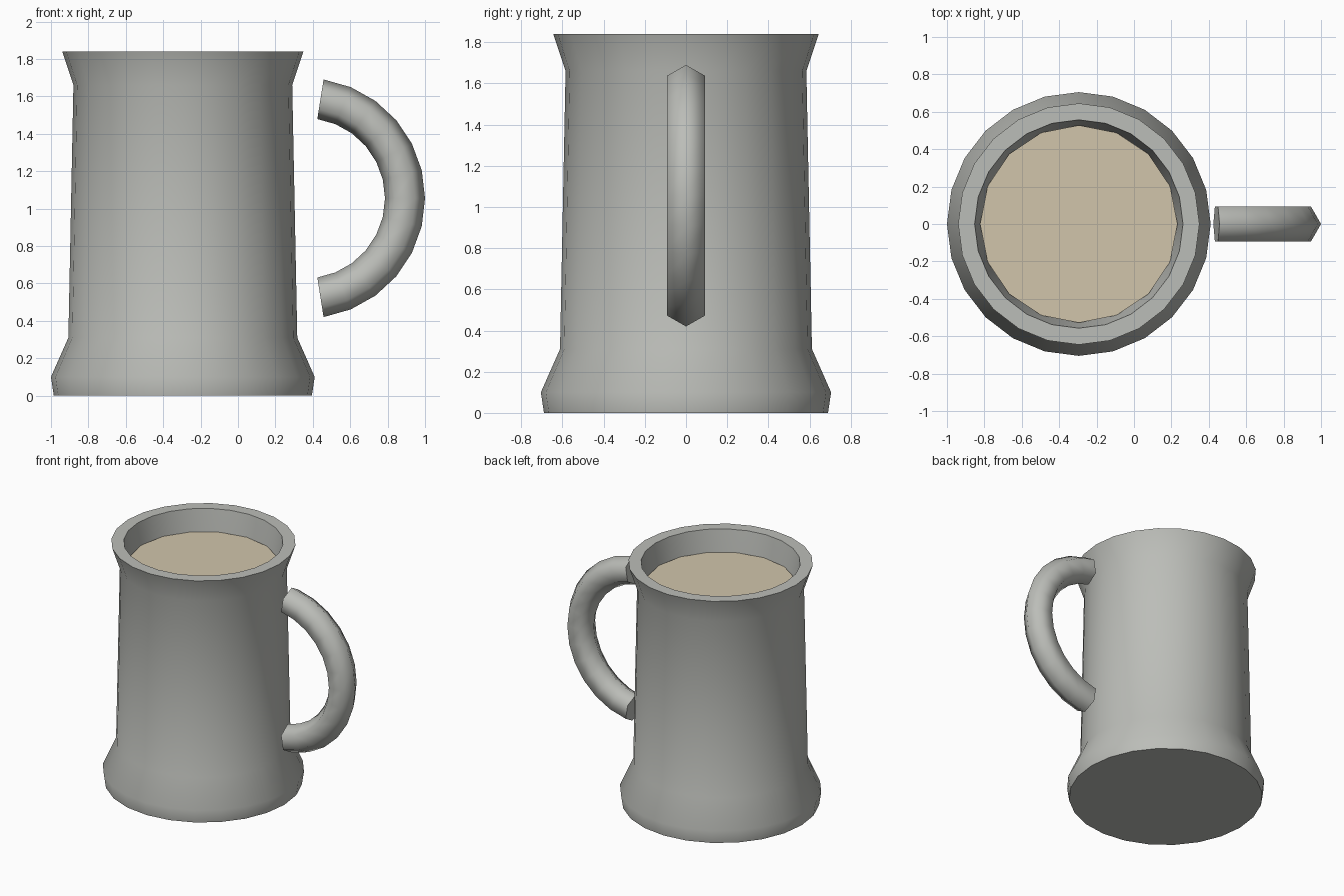
import bpy, bmesh, math

if "Cube" in bpy.data.objects:
    bpy.data.objects.remove(bpy.data.objects["Cube"])

CX = -0.295  # mug axis


def material(name, rgb):
    m = bpy.data.materials.new(name)
    m.diffuse_color = (*rgb, 1)
    m.use_nodes = True
    m.node_tree.nodes["Principled BSDF"].inputs["Base Color"].default_value = m.diffuse_color
    return m


pewter = material("pewter_grey", (0.50, 0.51, 0.48))
cream = material("cream_liquid", (0.64, 0.56, 0.41))


def make_object(name, bm, mat, angle=None):
    bmesh.ops.recalc_face_normals(bm, faces=bm.faces)
    me = bpy.data.meshes.new(name)
    bm.to_mesh(me)
    bm.free()
    me.materials.append(mat)
    ob = bpy.data.objects.new(name, me)
    bpy.context.collection.objects.link(ob)
    if angle:
        bpy.ops.object.select_all(action='DESELECT')
        ob.select_set(True)
        bpy.context.view_layer.objects.active = ob
        bpy.ops.object.shade_smooth_by_angle(angle=math.radians(angle))
    return ob


def skin(bm, rings):
    """Bridge successive closed rings of points and cap both ends."""
    vs = [[bm.verts.new(p) for p in ring] for ring in rings]
    n = len(vs[0])
    for a, b in zip(vs, vs[1:]):
        for i in range(n):
            j = (i + 1) % n
            bm.faces.new((a[i], a[j], b[j], b[i]))
    bm.faces.new(vs[0][::-1])
    bm.faces.new(vs[-1])


def circle(r, z, n):
    return [(CX + r * math.cos(2 * math.pi * i / n),
             r * math.sin(2 * math.pi * i / n), z) for i in range(n)]


# Mug body: flared foot, tapered wall, flared lip and recessed inside
profile = [(0.69, 0), (0.705, 0.10), (0.612, 0.31), (0.585, 1.66),
           (0.645, 1.84), (0.557, 1.84), (0.53, 1.67), (0.518, 1.58)]
bm = bmesh.new()
skin(bm, [circle(r, z, 24) for r, z in profile])
make_object("mug_body", bm, pewter, 50)

# Liquid surface
bm = bmesh.new()
bm.faces.new([bm.verts.new(p) for p in circle(0.528, 1.675, 16)])
make_object("liquid", bm, cream)

# Handle: hexagonal tube swept along an arc
HX, HZ, R, T, STEPS = 0.357, 1.055, 0.536, 0.107, 12
rings = []
for s in range(STEPS + 1):
    a = math.radians(-81 + 162 * s / STEPS)
    ring = []
    for k in range(6):
        b = k * math.pi / 3
        d = R + T * math.cos(b)
        ring.append((HX + d * math.cos(a), T * math.sin(b), HZ + d * math.sin(a)))
    rings.append(ring)
bm = bmesh.new()
skin(bm, rings)
make_object("handle", bm, pewter, 65)
